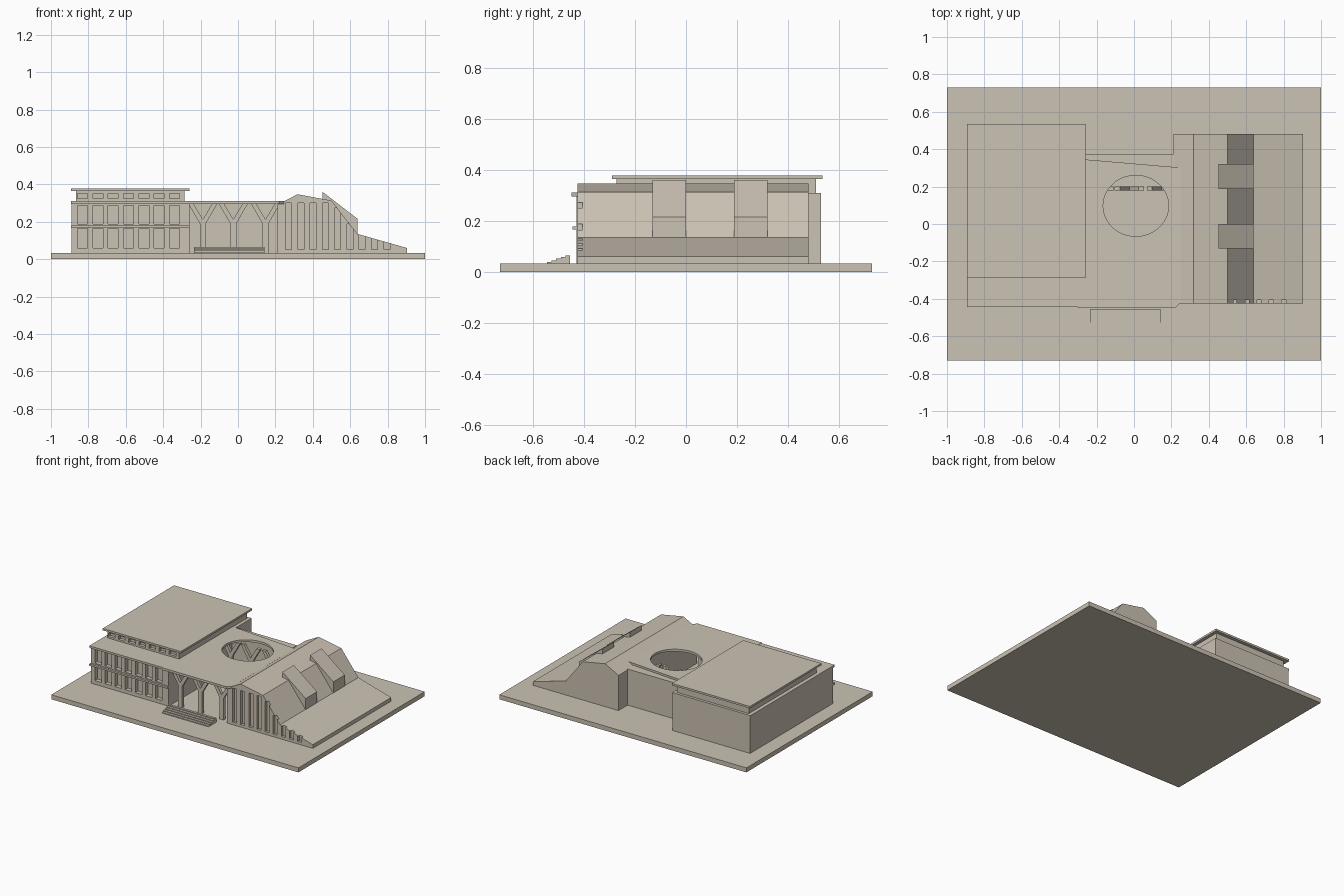
import bpy, bmesh, math
from mathutils import Vector

if "Cube" in bpy.data.objects:
    bpy.data.objects.remove(bpy.data.objects["Cube"])

stone = bpy.data.materials.new("warm_stone")
stone.diffuse_color = (0.60, 0.54, 0.455, 1)
stone.use_nodes = True
stone.node_tree.nodes["Principled BSDF"].inputs["Base Color"].default_value = stone.diffuse_color
BASE = 0.033


def finish(bm, name):
    bmesh.ops.recalc_face_normals(bm, faces=bm.faces)
    me = bpy.data.meshes.new(name)
    bm.to_mesh(me)
    bm.free()
    me.materials.append(stone)
    ob = bpy.data.objects.new(name, me)
    bpy.context.collection.objects.link(ob)
    return ob


def add_prism(bm, pts, offset):
    """Closed polygon swept along an offset vector."""
    a = [bm.verts.new(p) for p in pts]
    b = [bm.verts.new(Vector(p) + Vector(offset)) for p in pts]
    bm.faces.new(a)
    bm.faces.new(b[::-1])
    for i in range(len(a)):
        j = (i + 1) % len(a)
        bm.faces.new((a[i], a[j], b[j], b[i]))


def add_box(bm, x0, x1, y0, y1, z0, z1):
    add_prism(bm, [(x0, y0, z0), (x1, y0, z0), (x1, y1, z0), (x0, y1, z0)], (0, 0, z1 - z0))


def boxes(name, *dims):
    bm = bmesh.new()
    for d in dims:
        add_box(bm, *d)
    return finish(bm, name)


def xz_prism(name, profile, y0, y1):
    bm = bmesh.new()
    add_prism(bm, [(x, y0, z) for x, z in profile], (0, y1 - y0, 0))
    return finish(bm, name)


def cut(ob, cutter):
    """Subtract the cutter and discard it."""
    mod = ob.modifiers.new("cut", 'BOOLEAN')
    mod.operation, mod.solver, mod.object = 'DIFFERENCE', 'EXACT', cutter
    dg = bpy.context.evaluated_depsgraph_get()
    me = bpy.data.meshes.new_from_object(ob.evaluated_get(dg))
    ob.modifiers.clear()
    ob.data = me
    bpy.data.objects.remove(cutter)


# Ground plinth
boxes("plinth", (-1, 1, -0.73, 0.73, 0, BASE))

# Left block with two rows of recessed windows
block = boxes("left_block", (-0.89, -0.26, -0.43, 0.53, BASE, 0.297))
win_x = [-0.858 + 0.082 * i for i in range(7)]
cut(block, boxes("window_cutter", *[(x, x + 0.053, -0.5, -0.40, z0, z1)
                                    for x in win_x for z0, z1 in ((0.06, 0.163), (0.188, 0.288))]))
boxes("middle_cornice", (-0.893, -0.26, -0.445, -0.425, 0.166, 0.179))
boxes("block_roof", (-0.893, -0.26, -0.443, 0.53, 0.295, 0.31))

# Set-back upper storey and its flat roof
upper = boxes("upper_storey", (-0.865, -0.285, -0.272, 0.51, 0.305, 0.367))
cut(upper, boxes("upper_window_cutter", *[(x, x + 0.053, -0.35, -0.25, 0.323, 0.35) for x in win_x]))
boxes("upper_roof", (-0.892, -0.26, -0.29, 0.535, 0.365, 0.379))

# Central hall: back wall and roof with a round opening
boxes("hall_back_wall", (-0.265, 0.215, 0.30, 0.375, BASE, 0.297))
bm = bmesh.new()
add_prism(bm, [(x, y, 0.295) for x, y in ((-0.3, -0.45), (0.22, -0.45), (0.25, -0.42), (0.25, 0.30),
                                          (0.21, 0.305), (-0.26, 0.345), (-0.3, 0.345))], (0, 0, 0.0165))
hall_roof = finish(bm, "hall_roof")
bm = bmesh.new()
add_prism(bm, [(0.01 + 0.175 * math.cos(a), 0.097 + 0.163 * math.sin(a), 0.2)
               for a in (math.tau * i / 48 for i in range(48))], (0, 0, 0.2))
cut(hall_roof, finish(bm, "opening_cutter"))

# Forked columns in two rows
half = [(0.016, BASE), (0.016, 0.19), (0.078, 0.297), (0.05, 0.297)]
fork = half + [(0, 0.213)] + [(-x, z) for x, z in half[::-1]]
for row, y in (("front", -0.39), ("rear", 0.19)):
    for i, cx in enumerate((-0.188, -0.025, 0.147)):
        xz_prism(f"{row}_forked_column_{i + 1}", [(cx + x, z) for x, z in fork], y - 0.011, y + 0.011)

# Entrance steps
boxes("entrance_steps", *[(-0.235, 0.143, -0.545 + 0.018 * i, -0.455, BASE + 0.0064 * i, BASE + 0.0064 * (i + 1))
                          for i in range(5)])

# Sloping right wing with a slotted front
slope = [(0.21, 0.29), (0.318, 0.347), (0.5, 0.313), (0.638, 0.135), (0.903, 0.06)]


def height(x):
    for (xa, za), (xb, zb) in zip(slope, slope[1:]):
        if xa <= x <= xb:
            return za + (zb - za) * (x - xa) / (xb - xa)
    return BASE


wing = xz_prism("right_wing", [(0.21, BASE)] + slope + [(0.903, BASE)], -0.425, 0.48)
slots = []
for i in range(9):
    x = 0.254 + 0.0657 * i
    top = min(0.30 if i < 5 else 1, height(x + 0.016) + 0.002)
    slots.append((x, x + 0.032, -0.5, -0.405, 0.052, top))
cut(wing, boxes("slot_cutter", *slots))

# Two roof dormers on the steep slope
dormer = [(0.452, 0.36), (0.64, 0.215), (0.64, 0.125), (0.6, 0.125), (0.47, 0.29), (0.452, 0.31)]
for i, y in enumerate((-0.132, 0.188)):
    xz_prism(f"dormer_{i + 1}", dormer, y, y + 0.132)
